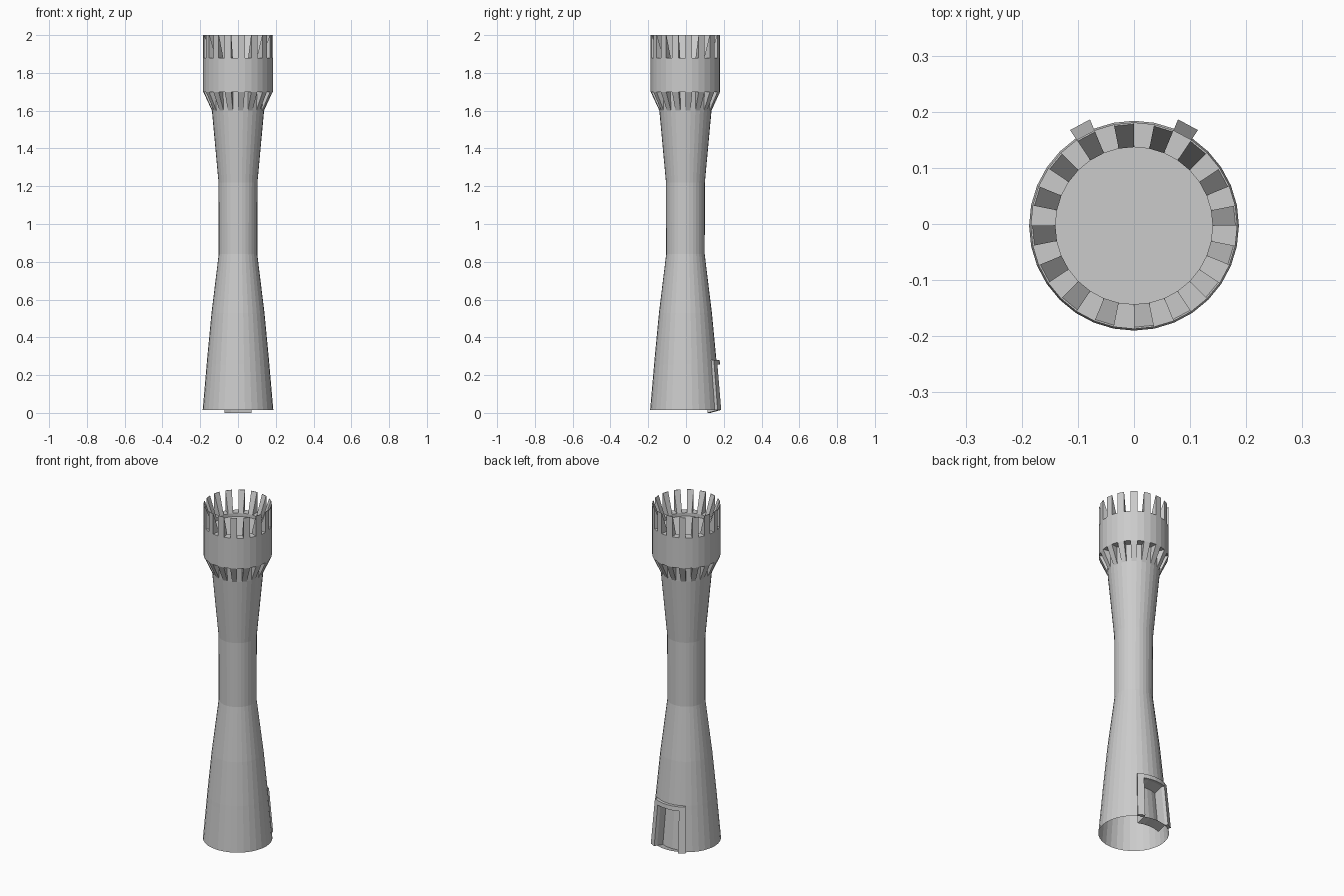
import bpy, bmesh
from math import cos, sin, pi
from mathutils import Vector

if "Cube" in bpy.data.objects:
    bpy.data.objects.remove(bpy.data.objects["Cube"])

N = 32          # sides of the tower
CY = -0.003     # small offset so the doorway stays inside the centred bounds


def point(r, z, i):
    a = 2 * pi * i / N
    return Vector((r * cos(a), r * sin(a) + CY, z))


def finish(name, bm, normals=True):
    if normals:
        bmesh.ops.recalc_face_normals(bm, faces=bm.faces[:])
    me = bpy.data.meshes.new(name)
    bm.to_mesh(me)
    bm.free()
    ob = bpy.data.objects.new(name, me)
    bpy.context.collection.objects.link(ob)
    return ob


def sector(bm, i0, i1, profile):
    """Solid swept over facets i0..i1 from a closed (r, z) profile."""
    rings = [[bm.verts.new(point(r, z, i)) for r, z in profile]
             for i in range(i0, i1 + 1)]
    n = len(profile)
    for a, b in zip(rings, rings[1:]):
        for k in range(n):
            bm.faces.new((a[k], a[(k + 1) % n], b[(k + 1) % n], b[k]))
    bm.faces.new(rings[0][::-1])
    bm.faces.new(rings[-1])


# Tower shaft and head, open at the bottom
profile = [(0.187, 0.015), (0.166, 0.255), (0.164, 0.28), (0.14, 0.53),
           (0.102, 0.84), (0.103, 1.22), (0.138, 1.6), (0.142, 1.7),
           (0.184, 1.7), (0.184, 1.88), (0.14, 1.88), (0.14, 1.86)]
bm = bmesh.new()
rings = [[bm.verts.new(point(r, z, i)) for i in range(N)] for r, z in profile]
door = []
for level, (a, b) in enumerate(zip(rings, rings[1:])):
    for i in range(N):
        j = (i + 1) % N
        f = bm.faces.new((a[i], a[j], b[j], b[i]))
        if level == 0 and 6 <= i <= 9:
            door.append(f)
bm.faces.new(rings[-1])

# Doorway recess pushed into the back wall
new = bmesh.ops.extrude_face_region(bm, geom=door)["geom"]
bmesh.ops.translate(bm, vec=(0, -0.055, -0.015),
                    verts=[v for v in new if isinstance(v, bmesh.types.BMVert)])
old = [f for f in door if f.is_valid]
bmesh.ops.delete(bm, geom=old, context="FACES")
finish("tower", bm, normals=False)

# Battlements and supporting brackets on every second facet
bm = bmesh.new()
for i in range(0, N, 2):
    sector(bm, i, i + 1, [(0.14, 1.88), (0.184, 1.88), (0.184, 2.0), (0.181, 2.0)])
finish("battlements", bm)

bm = bmesh.new()
for i in range(0, N, 2):
    sector(bm, i, i + 1, [(0.138, 1.6), (0.184, 1.7), (0.141, 1.7)])
finish("brackets", bm)

# Door frame: two posts and a curved lintel
bm = bmesh.new()
post = [(0.186, 0.015), (0.205, 0.015), (0.181, 0.28), (0.163, 0.28)]
sector(bm, 5, 6, post)
sector(bm, 10, 11, post)
sector(bm, 6, 10, [(0.166, 0.255), (0.183, 0.255), (0.181, 0.28), (0.163, 0.28)])
finish("door_frame", bm)
